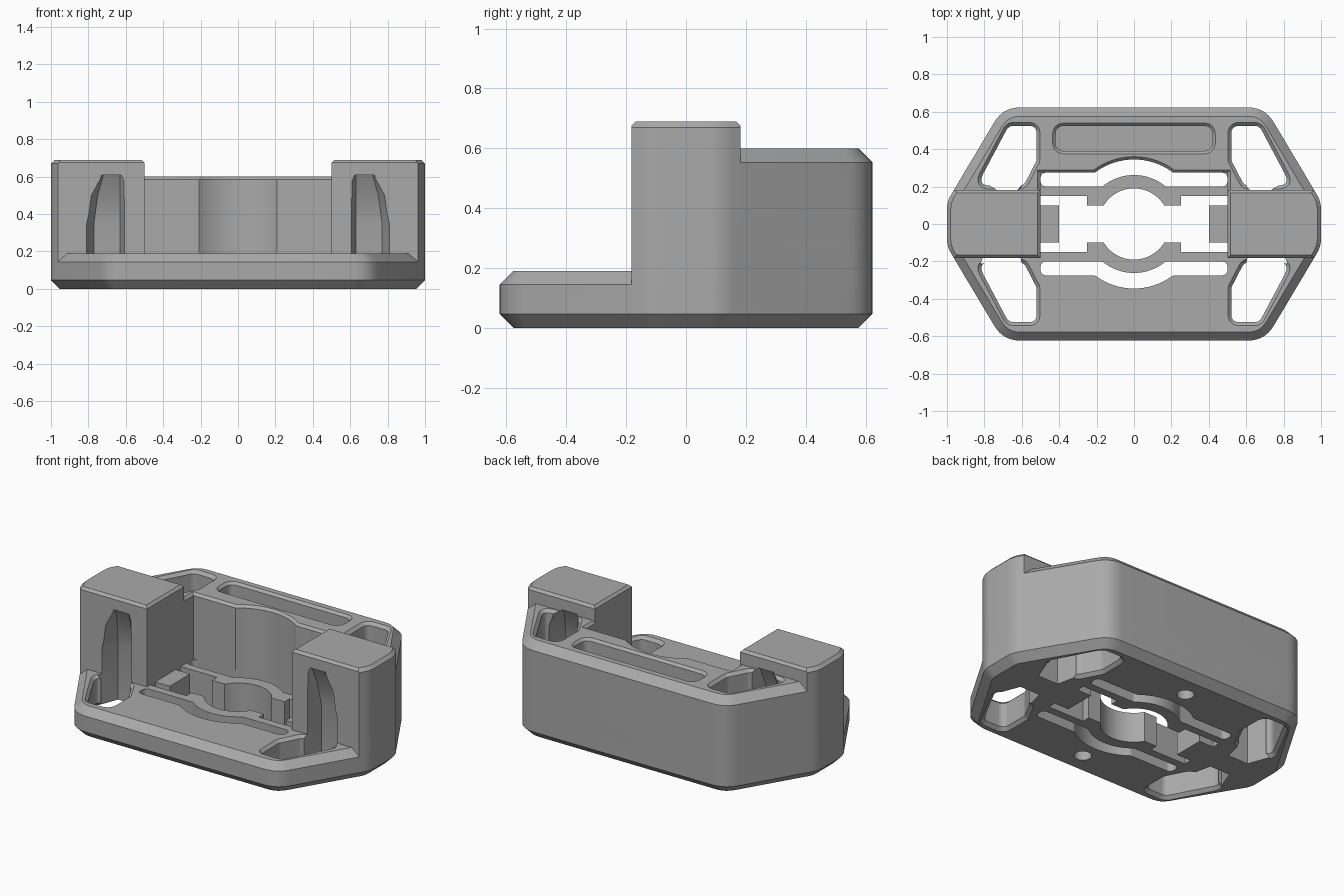
import bpy, bmesh, math
from mathutils import Vector

if "Cube" in bpy.data.objects:
    bpy.data.objects.remove(bpy.data.objects["Cube"], do_unlink=True)

grey = bpy.data.materials.new("plain_grey")
grey.use_nodes = True
grey.diffuse_color = (0.4, 0.4, 0.4, 1)
grey.node_tree.nodes["Principled BSDF"].inputs["Base Color"].default_value = (0.4, 0.4, 0.4, 1)


def ccw(points):
    """Return the outline as vectors in counter-clockwise order."""
    pts = [Vector(p) for p in points]
    area = sum(a.x * b.y - b.x * a.y for a, b in zip(pts, pts[1:] + pts[:1]))
    return pts if area > 0 else pts[::-1]


def fillet(points, radius, steps=8):
    """Round every sharp corner of an outline."""
    pts, out = ccw(points), []
    for i, v in enumerate(pts):
        a, b = pts[i - 1] - v, pts[(i + 1) % len(pts)] - v
        turn = math.pi - a.angle(b)
        if turn < 0.3:
            out.append(v)
            continue
        t = min(radius * math.tan(turn / 2), 0.45 * a.length, 0.45 * b.length)
        p, q = v + a.normalized() * t, v + b.normalized() * t
        for k in range(steps + 1):
            s = k / steps
            out.append(p * (1 - s) ** 2 + v * 2 * s * (1 - s) + q * s * s)
    return out


def inset(pts, d):
    """Move an outline inward by d (outward when negative)."""
    out = []
    for i, v in enumerate(pts):
        a, b = (v - pts[i - 1]).normalized(), (pts[(i + 1) % len(pts)] - v).normalized()
        n, m = Vector((-a.y, a.x)), Vector((-b.y, b.x))
        out.append(v + (n + m) * d / (1 + n.dot(m)))
    return out


def loft(name, rings):
    """Skin a stack of (height, outline) rings into a solid."""
    bm = bmesh.new()
    rows = [[bm.verts.new((p[0], p[1], z)) for p in pts] for z, pts in rings]
    count = len(rows[0])
    for low, high in zip(rows, rows[1:]):
        for i in range(count):
            j = (i + 1) % count
            bm.faces.new((low[i], low[j], high[j], high[i]))
    bm.faces.new(rows[0][::-1])
    bm.faces.new(rows[-1])
    bmesh.ops.recalc_face_normals(bm, faces=bm.faces)
    mesh = bpy.data.meshes.new(name)
    bm.to_mesh(mesh)
    bm.free()
    mesh.materials.append(grey)
    obj = bpy.data.objects.new(name, mesh)
    bpy.context.collection.objects.link(obj)
    return obj


def solid(name, points, levels):
    """Loft one outline through (height, inset) levels."""
    pts = ccw(points)
    return loft(name, [(z, inset(pts, d)) for z, d in levels])


def combine(target, tool, operation):
    mod = target.modifiers.new("combine", "BOOLEAN")
    mod.operation, mod.object, mod.solver = operation, tool, "EXACT"
    bpy.context.view_layer.objects.active = target
    bpy.ops.object.modifier_apply(modifier=mod.name)
    bpy.data.objects.remove(tool, do_unlink=True)


def bulge(y, r):
    """Straight edge with a central arc."""
    a = math.asin(y / r)
    arc = [math.pi - a + (2 * a - math.pi) * k / 20 for k in range(21)]
    return [(-0.5, y)] + [(r * math.cos(t), r * math.sin(t)) for t in arc] + [(0.5, y)]


def flip(points, sx, sy):
    return [(p[0] * sx, p[1] * sy) for p in points]


# Six-sided outer hull, used at three heights
outline = fillet([(1, -0.12), (1, 0.12), (0.7, 0.623), (-0.7, 0.623),
                  (-1, 0.12), (-1, -0.12), (-0.7, -0.623), (0.7, -0.623)], 0.16)


def hull(name, top, chamfer):
    return solid(name, outline, [(0, 0.047), (0.047, 0), (top - chamfer, 0), (top, chamfer)])


body = hull("holder_body", 0.19, 0.045)

# Tall back wall with a bulged inner face
back = hull("back_wall", 0.6, 0.047)
clip = [(-1.2, 0.1), (-0.5, 0.1)] + bulge(0.275, 0.345) + [(0.5, 0.1), (1.2, 0.1), (1.2, 1), (-1.2, 1)]
combine(back, solid("clip", clip, [(0.1, 0), (0.585, 0), (0.601, 0.016)]), "INTERSECT")
combine(body, back, "UNION")

# Side towers
for side in (-1, 1):
    tower = hull("side_tower", 0.69, 0.02)
    box = flip([(0.5, -0.182), (1.2, -0.182), (1.2, 0.182), (0.5, 0.182)], side, 1)
    combine(tower, solid("clip", box, [(0.1, 0), (0.675, 0), (0.691, 0.016)]), "INTERSECT")
    combine(body, tower, "UNION")

# Curved spring slots and screw holes beneath
slot = bulge(0.275, 0.345) + bulge(0.2, 0.262)[::-1]
for sy in (-1, 1):
    combine(body, solid("slot", fillet(flip(slot, 1, sy), 0.035), [(-0.1, 0), (0.195, 0)]), "DIFFERENCE")
    ring = [(0.05 * math.cos(k * math.pi / 12), sy * 0.45 + 0.05 * math.sin(k * math.pi / 12))
            for k in range(24)]
    combine(body, solid("screw_hole", ring, [(-0.1, 0), (0.08, 0)]), "DIFFERENCE")

# Central opening with round seat, stepped arms and end tongues
a = math.asin(0.1 / 0.19)
seat = [math.pi - a + (2 * a - math.pi) * k / 20 for k in range(21)]
half = [(-0.4, 0.1), (-0.5, 0.1), (-0.5, 0.15), (-0.25, 0.15), (-0.25, 0.1)]
upper = half + [(0.19 * math.cos(t), 0.19 * math.sin(t)) for t in seat] + flip(half, -1, 1)[::-1]
combine(body, solid("opening", upper + flip(upper, 1, -1)[::-1], [(-0.1, 0), (0.195, 0)]), "DIFFERENCE")

# Corner windows and the scoops they cut into the towers
window = [(0.52, 0.525), (0.67, 0.525), (0.84, 0.205), (0.59, 0.205), (0.52, 0.34)]
for sx in (-1, 1):
    for sy, top in ((-1, 0.19), (1, 0.6)):
        levels = [(-0.01, -0.03), (0.02, 0), (top - 0.018, 0), (top + 0.005, -0.023)]
        combine(body, solid("window", fillet(flip(window, sx, sy), 0.045), levels), "DIFFERENCE")
        rings = []
        for z, outer, depth in ((-0.1, 0.82, 0.08), (0.35, 0.82, 0.08), (0.5, 0.8, 0.12), (0.61, 0.77, 0.175)):
            quad = [(0.6, 0.21), (outer, 0.21), (outer - 0.05, depth), (0.63, depth)]
            rings.append((z, flip(quad, sx, sy)))
        combine(body, loft("scoop", rings), "DIFFERENCE")

# Long pocket in the top of the back wall
pocket = fillet([(-0.42, 0.39), (0.42, 0.39), (0.42, 0.525), (-0.42, 0.525)], 0.05)
combine(body, solid("pocket", pocket, [(0.3, 0), (0.585, 0), (0.605, -0.02)]), "DIFFERENCE")

# Smooth rounded walls, crisp chamfers
bpy.ops.object.select_all(action="DESELECT")
body.select_set(True)
bpy.context.view_layer.objects.active = body
bpy.ops.object.shade_smooth_by_angle(angle=math.radians(25))
